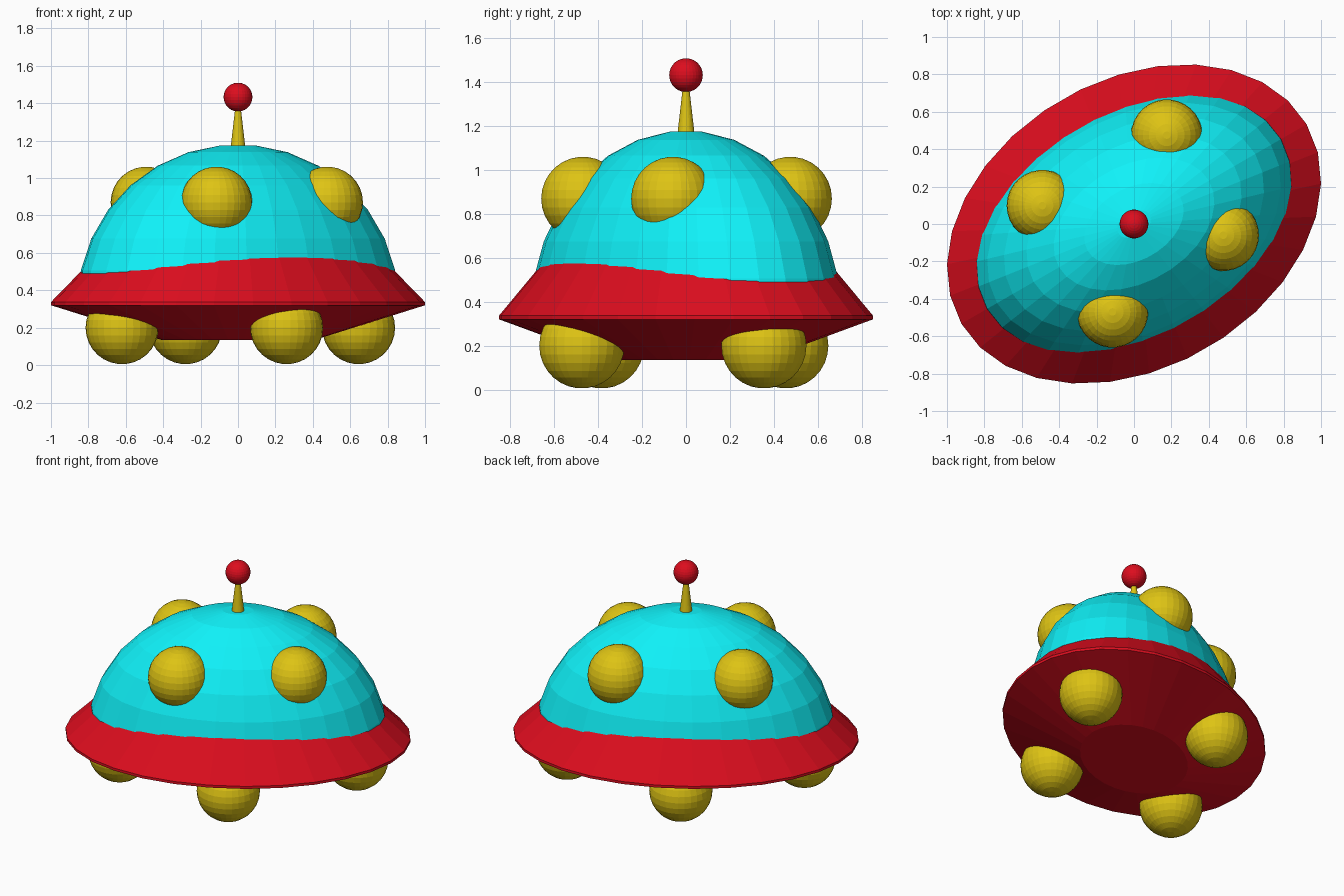
import bpy, bmesh
from math import sin, cos, pi, radians
from mathutils import Matrix

if "Cube" in bpy.data.objects:
    bpy.data.objects.remove(bpy.data.objects["Cube"])

SEGS = 30
TURN = radians(30)  # the hull's long axis is turned from x


def material(name, rgb):
    m = bpy.data.materials.new(name)
    m.diffuse_color = (*rgb, 1)
    m.use_nodes = True
    m.node_tree.nodes["Principled BSDF"].inputs["Base Color"].default_value = m.diffuse_color
    return m


CYAN = material("cyan", (0.005, 0.88, 0.94))
RED = material("red", (0.72, 0.004, 0.013))
YELLOW = material("yellow", (0.73, 0.55, 0.007))


def lathe(name, profile, mat, loc=(0, 0, 0), scale=(1, 1, 1), turn=0.0):
    """Spin (radius, z) points into a capped flat-faced solid, listed bottom to top."""
    bm = bmesh.new()
    rings = [[bm.verts.new((r * cos(2 * pi * i / SEGS), r * sin(2 * pi * i / SEGS), z))
              for i in range(SEGS)] for r, z in profile]
    for low, high in zip(rings, rings[1:]):
        for i in range(SEGS):
            j = (i + 1) % SEGS
            bm.faces.new((low[i], low[j], high[j], high[i]))
    bm.faces.new(rings[0][::-1])
    bm.faces.new(rings[-1])
    bm.transform(Matrix.Translation(loc) @ Matrix.Rotation(turn, 4, 'Z')
                 @ Matrix.Diagonal((*scale, 1)))
    mesh = bpy.data.meshes.new(name)
    bm.to_mesh(mesh)
    bm.free()
    mesh.materials.append(mat)
    obj = bpy.data.objects.new(name, mesh)
    bpy.context.collection.objects.link(obj)
    return obj


def arc(start, end, step=12):
    """Unit circle points by elevation angle in degrees."""
    return [(cos(radians(d)), sin(radians(d))) for d in range(start, end + 1, step)]


BALL = arc(-84, 84)

# Saucer rim: shallow underside, thin edge, sloped top
lathe("saucer_rim", [(0.41, 0.135), (1, 0.32), (1, 0.337), (0.70, 0.645)], RED,
      scale=(1.066, 0.77, 1), turn=TURN)

# Dome
lathe("dome", arc(0, 84), CYAN, loc=(0, 0, 0.33), scale=(0.926, 0.621, 0.85), turn=TURN)

# Round lights on the dome
for n, (x, y) in enumerate([(-0.115, -0.47), (0.477, -0.06), (0.175, 0.475), (-0.49, 0.098)], 1):
    lathe(f"dome_light_{n}", BALL, YELLOW, loc=(x, y, 0.87), scale=(0.191,) * 3)

# Landing balls under the rim
for n, (x, y) in enumerate([(-0.62, -0.385), (0.26, -0.475), (0.645, 0.355), (-0.28, 0.455)], 1):
    lathe(f"landing_ball_{n}", BALL, YELLOW, loc=(x, y, 0.2), scale=(0.195,) * 3)

# Antenna
lathe("antenna_stem", [(0.042, 1.14), (0.012, 1.40)], YELLOW)
lathe("antenna_ball", BALL, RED, loc=(0, 0, 1.433), scale=(0.077,) * 3)
